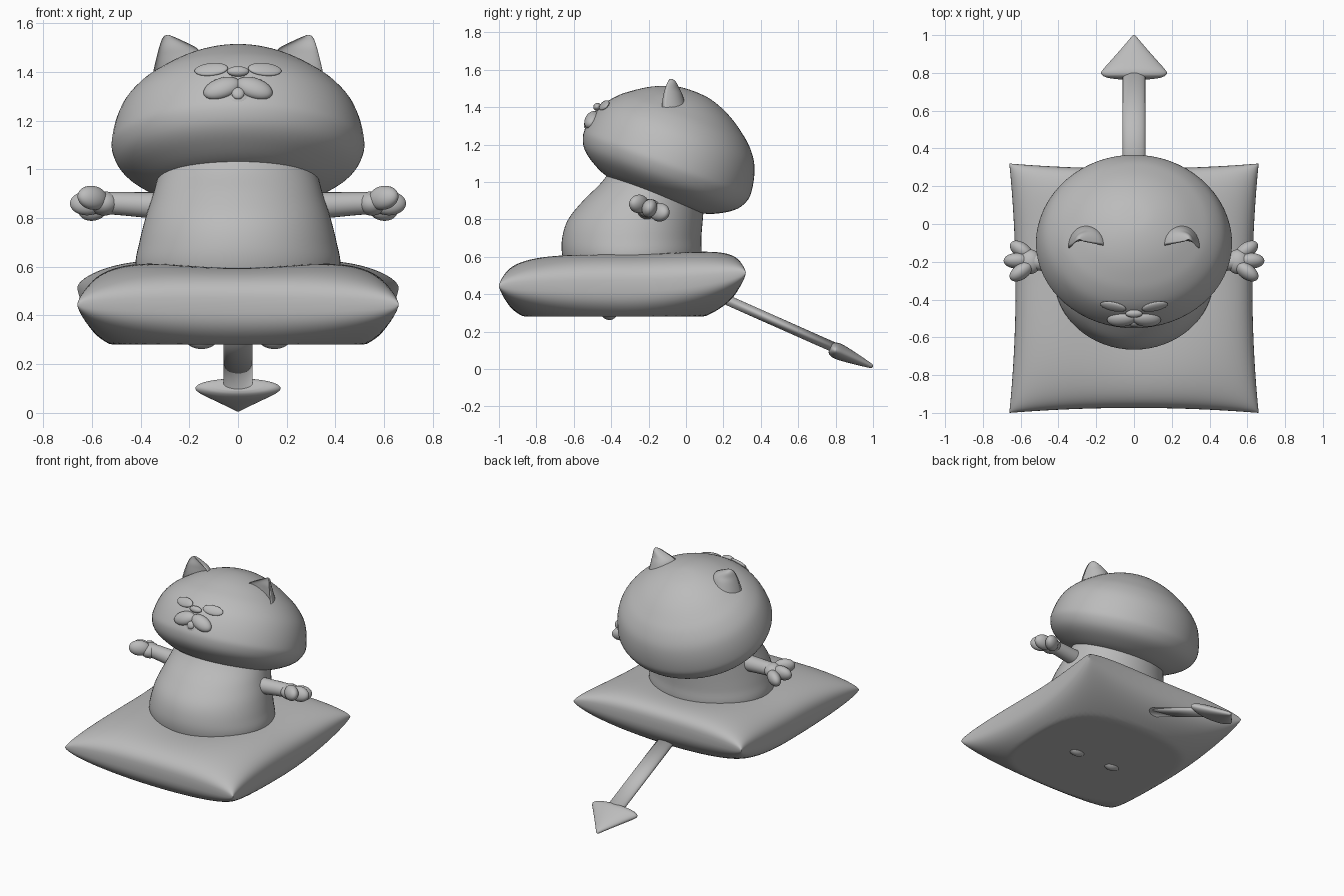
import bpy, bmesh, math
from mathutils import Vector, Matrix

if "Cube" in bpy.data.objects:
    bpy.data.objects.remove(bpy.data.objects["Cube"])

grey = bpy.data.materials.new("plain grey")
grey.diffuse_color = (0.5, 0.5, 0.5, 1)
grey.use_nodes = True
grey.node_tree.nodes["Principled BSDF"].inputs["Base Color"].default_value = grey.diffuse_color


def finish(name, bm):
    bmesh.ops.remove_doubles(bm, verts=bm.verts[:], dist=1e-5)
    bmesh.ops.recalc_face_normals(bm, faces=bm.faces[:])
    me = bpy.data.meshes.new(name)
    bm.to_mesh(me)
    bm.free()
    for p in me.polygons:
        p.use_smooth = True
    me.materials.append(grey)
    ob = bpy.data.objects.new(name, me)
    bpy.context.scene.collection.objects.link(ob)
    return ob


def spline(rows, steps=5):
    """Catmull-Rom through rows of numbers."""
    out = []
    n = len(rows)
    for i in range(n - 1):
        p = [rows[max(i - 1, 0)], rows[i], rows[i + 1], rows[min(i + 2, n - 1)]]
        for k in range(steps):
            t = k / steps
            out.append([0.5 * (2 * b + (c - a) * t + (2 * a - 5 * b + 4 * c - d) * t * t
                               + (3 * b - a - 3 * c + d) * t ** 3) for a, b, c, d in zip(*p)])
    return out + [list(rows[-1])]


def loft(name, rings):
    bm = bmesh.new()
    vs = [[bm.verts.new(p) for p in r] for r in rings]
    n = len(vs[0])
    for a, b in zip(vs, vs[1:]):
        for i in range(n):
            j = (i + 1) % n
            bm.faces.new((a[i], a[j], b[j], b[i]))
    for r in (vs[0], vs[-1]):
        mid = bm.verts.new(sum((v.co for v in r), Vector()) / n)
        for i in range(n):
            bm.faces.new((r[i], r[(i + 1) % n], mid))
    return finish(name, bm)


def oval(cx, cy, z, rx, ry, n=48):
    return [Vector((cx + rx * math.cos(2 * math.pi * i / n),
                    cy + ry * math.sin(2 * math.pi * i / n), z)) for i in range(n)]


def frame(zdir, xdir=(1, 0, 0)):
    """Rotation whose z follows zdir and x stays near xdir."""
    z = Vector(zdir).normalized()
    x = Vector(xdir)
    x = (x - z * x.dot(z)).normalized()
    return Matrix((x, z.cross(x), z)).transposed().to_4x4()


def blob(name, loc, radii, rot=Matrix()):
    bm = bmesh.new()
    bmesh.ops.create_uvsphere(bm, u_segments=32, v_segments=20, radius=1)
    bm.transform(Matrix.Translation(loc) @ rot @ Matrix.Diagonal((*radii, 1)))
    return finish(name, bm)


# cushion: puffed square with pinched corners, flat underside and a pressed seat
bm = bmesh.new()
N = 56
for side in (1, -1):
    grid = []
    for i in range(N + 1):
        row = []
        for j in range(N + 1):
            u = math.sin(math.pi * (i / N - 0.5))
            v = math.sin(math.pi * (j / N - 0.5))
            x = 0.66 * u * (1 - 0.05 * (1 - v * v))
            y = -0.34 + 0.66 * v * (1 - 0.04 * (1 - u * u))
            puff = max(0, (1 - u * u) * (1 - v * v)) ** 0.35
            z = 0.445 + 0.07 * max(0, v) ** 2
            if side > 0:
                z += puff * (0.23 - 0.09 * math.exp(-(x / 0.38) ** 2 - ((y + 0.33) / 0.56) ** 2))
            else:
                z = max(0.28, z - 0.25 * puff)
            row.append(bm.verts.new((x, y, z)))
        grid.append(row)
    for i in range(N):
        for j in range(N):
            bm.faces.new((grid[i][j], grid[i + 1][j], grid[i + 1][j + 1], grid[i][j + 1]))
finish("cushion", bm)

# body: z, centre y, half width, half depth
body = [(0.48, -0.29, 0.38, 0.33), (0.6, -0.29, 0.42, 0.37), (0.7, -0.29, 0.405, 0.372),
        (0.8, -0.27, 0.38, 0.36), (0.9, -0.225, 0.348, 0.325), (1.0, -0.165, 0.322, 0.285),
        (1.1, -0.13, 0.30, 0.25)]
loft("body", [oval(0, cy, z, rx, ry, 64) for z, cy, rx, ry in spline(body)])

# head: turned dome, tipped back
head = [(0.001, 1.402), (0.08, 1.396), (0.16, 1.373), (0.24, 1.335), (0.316, 1.284), (0.375, 1.235),
        (0.427, 1.17), (0.457, 1.10), (0.474, 1.02), (0.473, 0.965), (0.443, 0.905),
        (0.38, 0.855), (0.28, 0.81), (0.14, 0.79), (0.001, 0.785)]
ob = loft("head", [oval(0, 0, t, r * 1.09, r, 64) for r, t in spline(head, 4)])
ob.rotation_euler.x = math.radians(-21.1)
ob.location = (0, -0.457, 0.176)

# ear levels: z, inner x, outer x, front y, back y
ear = [(1.34, 0.13, 0.36, -0.13, 0.02), (1.42, 0.14, 0.344, -0.128, -0.005),
       (1.47, 0.15, 0.332, -0.12, -0.02), (1.50, 0.172, 0.324, -0.112, -0.035),
       (1.53, 0.232, 0.314, -0.10, -0.05), (1.546, 0.268, 0.304, -0.092, -0.065),
       (1.552, 0.285, 0.292, -0.083, -0.076)]


def ear_ring(s, z, a, b, f, k):
    pts = []
    for i in range(32):
        w = 2 * math.pi * i / 32
        depth = math.sin(w) if w <= math.pi else -0.35 * math.sin(w)
        pts.append(Vector((s * ((a + b) / 2 + (b - a) / 2 * math.cos(w)), f + (k - f) * depth, z)))
    return pts


for s, side in ((-1, "left"), (1, "right")):
    loft(side + "_ear", [ear_ring(s, *r) for r in spline(ear, 4)])

    # arm and three-fingered paw
    arm = []
    for x, y, z, r in spline([(0.22, -0.22, 0.85, 0.058), (0.36, -0.21, 0.853, 0.053),
                              (0.5, -0.2, 0.86, 0.047), (0.56, -0.2, 0.86, 0.045)]):
        arm.append([Vector((s * x, p.x, p.y)) for p in oval(y, z, 0, r, r, 24)])
    loft(side + "_arm", arm)
    blob(side + "_palm", (s * 0.55, -0.2, 0.86), (0.06, 0.065, 0.05))
    for label, c, d in (("front", (0.597, -0.252, 0.883), (0.8, -0.55, 0.1)),
                        ("middle", (0.62, -0.195, 0.86), (1, 0, 0)),
                        ("back", (0.595, -0.14, 0.838), (0.8, 0.55, -0.1))):
        rot = frame((s * d[0], d[1], d[2]), (0, 0.35, 1))
        blob(f"{side}_{label}_finger", (s * c[0], c[1], c[2]), (0.05, 0.04, 0.07), rot)

    # closed eye, muzzle lobe and foot showing under the cushion
    blob(side + "_eye", (s * 0.11, -0.437, 1.41), (0.07, 0.033, 0.014),
         frame((s * 0.2, -0.73, 0.65), (1, 0, 0.1 * s)))
    blob(side + "_muzzle", (s * 0.066, -0.503, 1.332), (0.079, 0.047, 0.036),
         frame((s * 0.12, -0.8, 0.6), (1, 0, -0.42 * s)))
    blob(side + "_foot", (s * 0.15, -0.41, 0.32), (0.075, 0.05, 0.058))

# nose, lower lip, tongue
blob("nose", (0, -0.475, 1.402), (0.045, 0.022, 0.02), frame((0, -0.75, 0.65)))
blob("lower_lip", (0, -0.512, 1.285), (0.058, 0.05, 0.028), frame((0, -0.95, 0.3)))
blob("tongue", (0, -0.53, 1.312), (0.026, 0.026, 0.014), frame((0, -0.9, 0.4)))

# tail: flat shaft and arrow tip along one sloping line
def along(start, end, rows):
    o, d = Vector(start), (Vector(end) - Vector(start)).normalized()
    m = Matrix.Translation(o) @ frame(d)
    return [[m @ p for p in oval(0, 0, t, rx, ry, 40)] for t, rx, ry in rows]


loft("tail_shaft", along((0, 0.2, 0.378), (0, 0.8, 0.112), [(0, 0.06, 0.027), (0.65, 0.06, 0.027)]))
tip = [(0, 0.10, 0.024), (0.008, 0.15, 0.034), (0.025, 0.174, 0.041), (0.045, 0.168, 0.043),
       (0.08, 0.14, 0.04), (0.15, 0.083, 0.029), (0.22, 0.028, 0.016), (0.242, 0.012, 0.01),
       (0.25, 0.001, 0.001)]
loft("tail_tip", along((0, 0.772, 0.113), (0, 1.0, 0.012), spline(tip, 4)))
